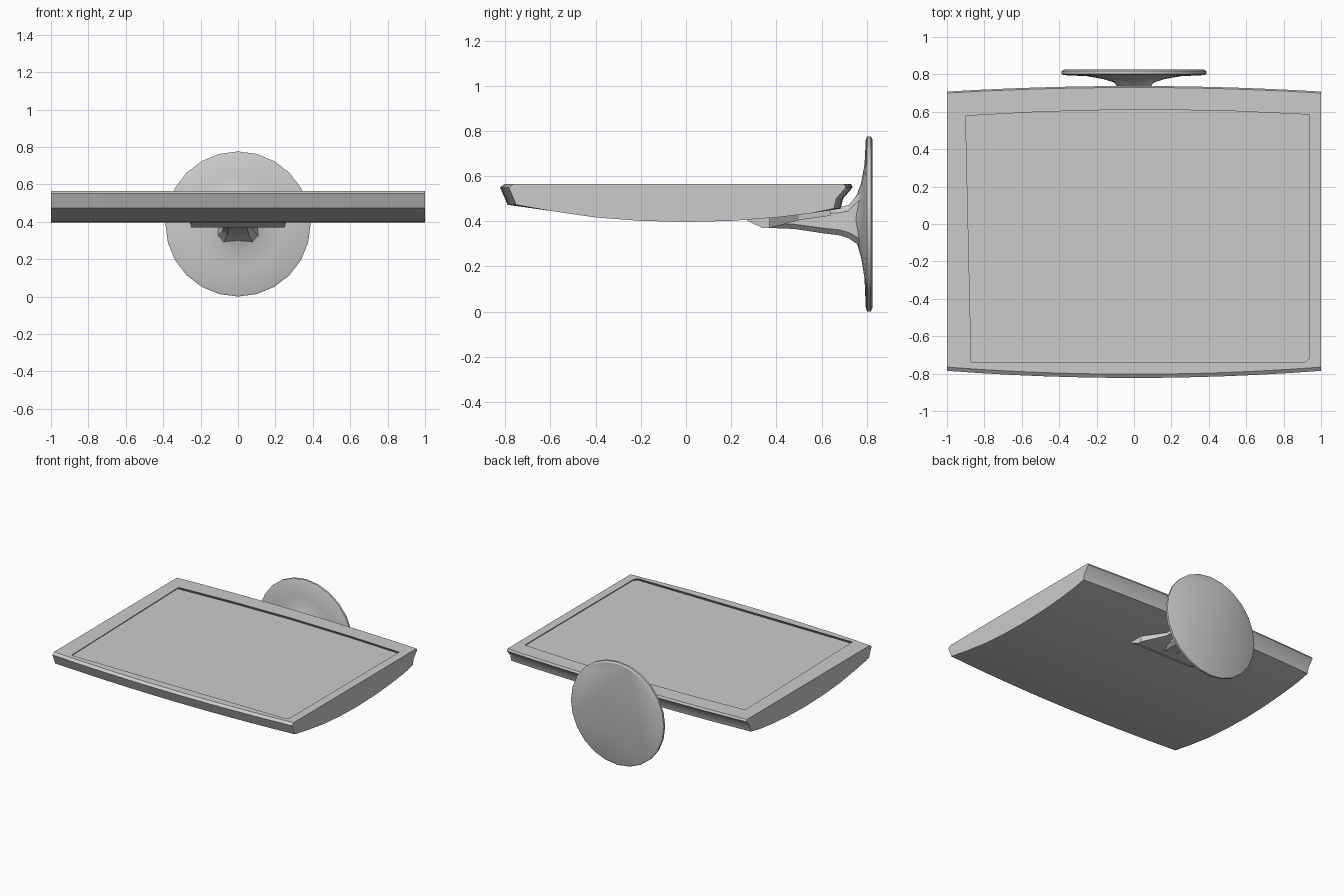
import bpy, bmesh, math
from mathutils import Vector

if "Cube" in bpy.data.objects:
    bpy.data.objects.remove(bpy.data.objects["Cube"])


def finish(name, bm, angle=30):
    bmesh.ops.recalc_face_normals(bm, faces=bm.faces)
    mesh = bpy.data.meshes.new(name)
    bm.to_mesh(mesh)
    bm.free()
    ob = bpy.data.objects.new(name, mesh)
    bpy.context.collection.objects.link(ob)
    bpy.ops.object.select_all(action='DESELECT')
    bpy.context.view_layer.objects.active = ob
    ob.select_set(True)
    if angle:
        bpy.ops.object.shade_smooth_by_angle(angle=math.radians(angle))
    return ob


def loft(name, rings, angle=30):
    """Skin closed rings of equal length and cap both ends."""
    bm = bmesh.new()
    loops = [[bm.verts.new(p) for p in ring] for ring in rings]
    n = len(loops[0])
    for a, b in zip(loops, loops[1:]):
        for i in range(n):
            j = (i + 1) % n
            bm.faces.new((a[i], a[j], b[j], b[i]))
    bm.faces.new(loops[0])
    bm.faces.new(loops[-1])
    return finish(name, bm, angle)


# Display housing: side profile (y, z) lofted across x, with bowed front and back
front = [(-0.765, 0.565), (-0.785, 0.55), (-0.752, 0.473)]
belly = [(-0.6, 0.446), (-0.4, 0.417), (-0.2, 0.402), (0, 0.397),
         (0.2, 0.402), (0.4, 0.417), (0.55, 0.435)]
back = [(0.655, 0.456), (0.665, 0.50), (0.708, 0.55), (0.70, 0.565)]
rings = []
for i in range(13):
    x = -1 + i / 6
    bow = 1 - x * x
    rings.append([(x, y - 0.038 * bow, z) for y, z in front] +
                 [(x, y, z) for y, z in belly] +
                 [(x, y + 0.03 * bow, z) for y, z in back])
housing = loft("display_housing", rings)

# Screen recess: tapered cutter with a slightly bowed back edge
outline = [(-0.87, -0.74), (0.91, -0.74), (0.935, -0.72), (0.935, 0.585),
           (0.5, 0.605), (0, 0.613), (-0.5, 0.60), (-0.9, 0.578)]
levels = []
for z, grow in ((0.535, -0.03), (0.565, 0.0), (0.60, 0.03)):
    levels.append([(x + math.copysign(grow, x) * (abs(x) > 0.6),
                    y + math.copysign(grow, y), z) for x, y in outline])
cutter = loft("screen_cutter", levels, 0)
cutter.hide_render = True
cutter.hide_viewport = True
cut = housing.modifiers.new("screen_recess", 'BOOLEAN')
cut.object = cutter
cut.operation = 'DIFFERENCE'
cut.solver = 'EXACT'

# Round foot with a flared hub, turned about the y axis
profile = [(0.375, 0.825), (0.388, 0.818), (0.388, 0.802), (0.375, 0.796),
           (0.25, 0.79), (0.165, 0.775), (0.11, 0.758), (0.075, 0.735)]
rings = []
for r, y in profile:
    drift = 0.03 * (0.388 - r) / 0.388
    rings.append([(r * math.sin(a), y, 0.388 + drift + r * math.cos(a))
                  for a in (math.tau * k / 24 for k in range(24))])
loft("stand_foot", rings)


def section(y, w, z0, z1):
    """Chamfered rectangular cross-section of the arm."""
    c = 0.3 * min(w, z1 - z0)
    return [(-w, y, z0 + c), (-w + c, y, z0), (w - c, y, z0), (w, y, z0 + c),
            (w, y, z1 - c), (w - c, y, z1), (-w + c, y, z1), (-w, y, z1 - c)]


# Arm running from the hub to under the housing
loft("stand_arm", [section(*s) for s in (
    (0.34, 0.06, 0.372, 0.43), (0.48, 0.07, 0.366, 0.44),
    (0.60, 0.075, 0.348, 0.455), (0.68, 0.08, 0.338, 0.462),
    (0.72, 0.085, 0.325, 0.472), (0.77, 0.11, 0.29, 0.53))], 25)

# Mounting plate against the belly of the housing
loft("mounting_plate", [
    [(-w, y, z), (w, y, z), (w, y, z1), (-w, y, z1)]
    for y, w, z, z1 in ((0.27, 0.26, 0.403, 0.42), (0.34, 0.25, 0.37, 0.425),
                        (0.37, 0.25, 0.37, 0.425), (0.50, 0.13, 0.405, 0.435),
                        (0.64, 0.10, 0.425, 0.465))], 20)
